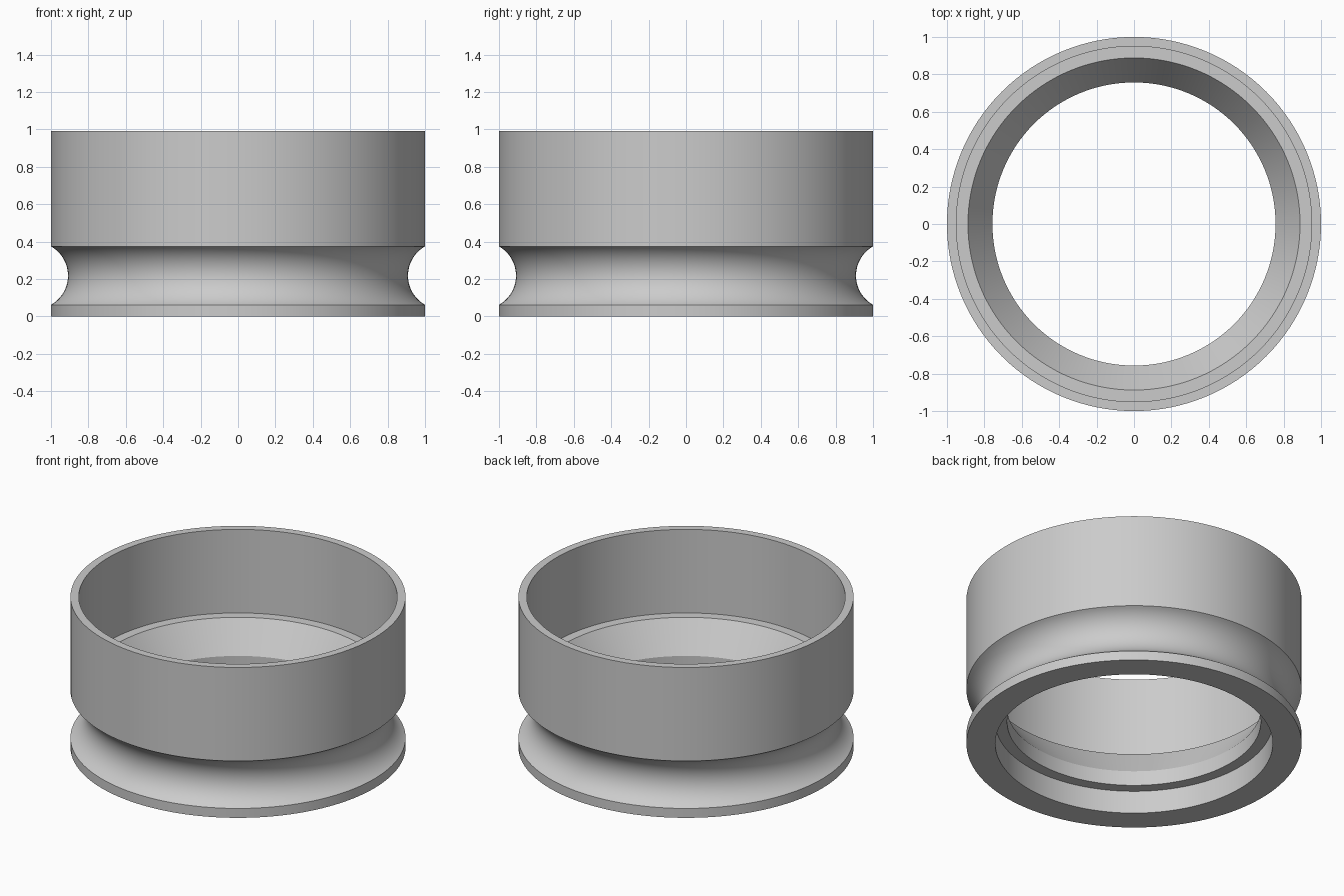
import bpy, bmesh, math

if "Cube" in bpy.data.objects:
    bpy.data.objects.remove(bpy.data.objects["Cube"])

SEGMENTS = 128

# Cross-section as (radius, height), running up the outside and down the bore
profile = [(1.0, 0.0), (1.0, 0.062)]

# Concave round groove in the outer wall
half, depth, mid = 0.156, 0.091, 0.218
radius = (half**2 + depth**2) / (2 * depth)
centre = 1.0 - depth + radius
sweep = math.asin(half / radius)
STEPS = 24
for i in range(1, STEPS + 1):
    a = -sweep + 2 * sweep * i / STEPS
    profile.append((centre - radius * math.cos(a), mid + radius * math.sin(a)))

profile += [
    (1.0, 0.99), (0.95, 0.99),    # thin upper rim
    (0.95, 0.44), (0.888, 0.44),  # inner ledge
    (0.757, 0.247),               # tapered seat
    (0.757, 0.15),                # throat
    (0.828, 0.15), (0.828, 0.0),  # lower counterbore
]

# Revolve the section into a closed ring
bm = bmesh.new()
rings = []
for s in range(SEGMENTS):
    t = 2 * math.pi * s / SEGMENTS
    rings.append([bm.verts.new((r * math.cos(t), r * math.sin(t), z)) for r, z in profile])
n = len(profile)
for s in range(SEGMENTS):
    a, b = rings[s], rings[(s + 1) % SEGMENTS]
    for i in range(n):
        j = (i + 1) % n
        bm.faces.new((a[i], b[i], b[j], a[j]))
bmesh.ops.recalc_face_normals(bm, faces=bm.faces)

mesh = bpy.data.meshes.new("grooved_ring")
bm.to_mesh(mesh)
bm.free()
ring = bpy.data.objects.new("grooved_ring", mesh)
bpy.context.collection.objects.link(ring)

grey = bpy.data.materials.new("light grey")
grey.diffuse_color = (0.6, 0.6, 0.6, 1)
grey.use_nodes = True
grey.node_tree.nodes["Principled BSDF"].inputs["Base Color"].default_value = grey.diffuse_color
mesh.materials.append(grey)

# Smooth curved walls, crisp rims
bpy.context.view_layer.objects.active = ring
ring.select_set(True)
bpy.ops.object.shade_smooth_by_angle(angle=math.radians(25))
